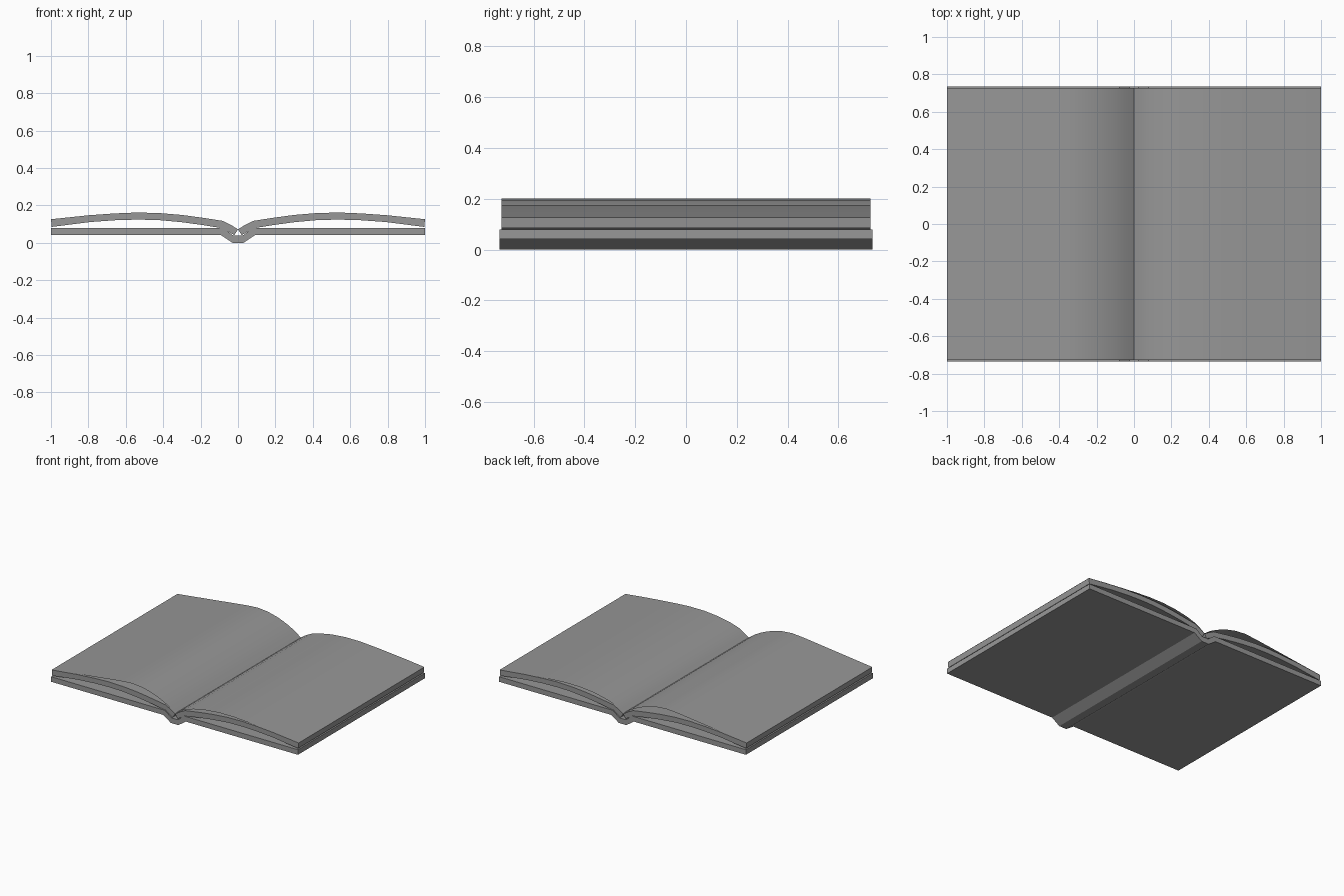
import bpy, bmesh, math

if "Cube" in bpy.data.objects:
    bpy.data.objects.remove(bpy.data.objects["Cube"])

grey = bpy.data.materials.new("mid_grey")
grey.diffuse_color = (.31, .31, .31, 1)
grey.use_nodes = True
grey.node_tree.nodes["Principled BSDF"].inputs["Base Color"].default_value = grey.diffuse_color


def extrude_profile(name, pts, half, closed=True):
    """Sweep an (x, z) profile along y from -half to +half."""
    bm = bmesh.new()
    a = [bm.verts.new((x, -half, z)) for x, z in pts]
    b = [bm.verts.new((x, half, z)) for x, z in pts]
    n = len(pts)
    for i in range(n if closed else n - 1):
        j = (i + 1) % n
        bm.faces.new((a[i], a[j], b[j], b[i]))
    if closed:
        bm.faces.new(a[::-1])
        bm.faces.new(b)
        bmesh.ops.recalc_face_normals(bm, faces=bm.faces)
    else:
        bm.normal_update()
        for f in bm.faces:
            if f.normal.z < 0:
                f.normal_flip()
    me = bpy.data.meshes.new(name)
    bm.to_mesh(me)
    bm.free()
    me.materials.append(grey)
    ob = bpy.data.objects.new(name, me)
    bpy.context.collection.objects.link(ob)
    bpy.ops.object.select_all(action='DESELECT')
    ob.select_set(True)
    bpy.context.view_layer.objects.active = ob
    bpy.ops.object.shade_smooth_by_angle(angle=math.radians(30))
    return ob


def flip(pts):
    return [(-x, z) for x, z in pts]


# Hard cover with sunken spine
top = [(1, .079), (.078, .079), (.025, .038)]
bottom = [(.03, 0), (.092, .042), (1, .042)]
extrude_profile("cover", top + flip(top)[::-1] + flip(bottom)[::-1] + bottom, .734)

# Two arched page blocks
upper = [(0, .072), (.035, .094), (.08, .117), (.19, .134), (.3, .149), (.42, .159),
         (.54, .162), (.66, .157), (.8, .147), (1, .126)]
lower = [(.996, .085), (.79, .111), (.65, .121), (.54, .124), (.43, .122), (.3, .11),
         (.19, .095), (.09, .079), (.05, .059), (.02, .041)]
for side, fn in (("right", list), ("left", flip)):
    extrude_profile("page_block_" + side, fn(upper + lower), .727)

# Loose single sheets lifting off each block
sheet_left = [(0, .075), (-.05, .111), (-.1, .138), (-.15, .16), (-.2, .177), (-.27, .194),
              (-.35, .201), (-.45, .193), (-.6, .175), (-.8, .151), (-1, .127)]
sheet_right = [(0, .075), (.035, .099), (.08, .124), (.15, .146), (.25, .165), (.36, .175),
               (.48, .175), (.6, .167), (.735, .155), (.86, .143), (1, .127)]
extrude_profile("loose_sheet_left", sheet_left, .727, closed=False)
extrude_profile("loose_sheet_right", sheet_right, .727, closed=False)
